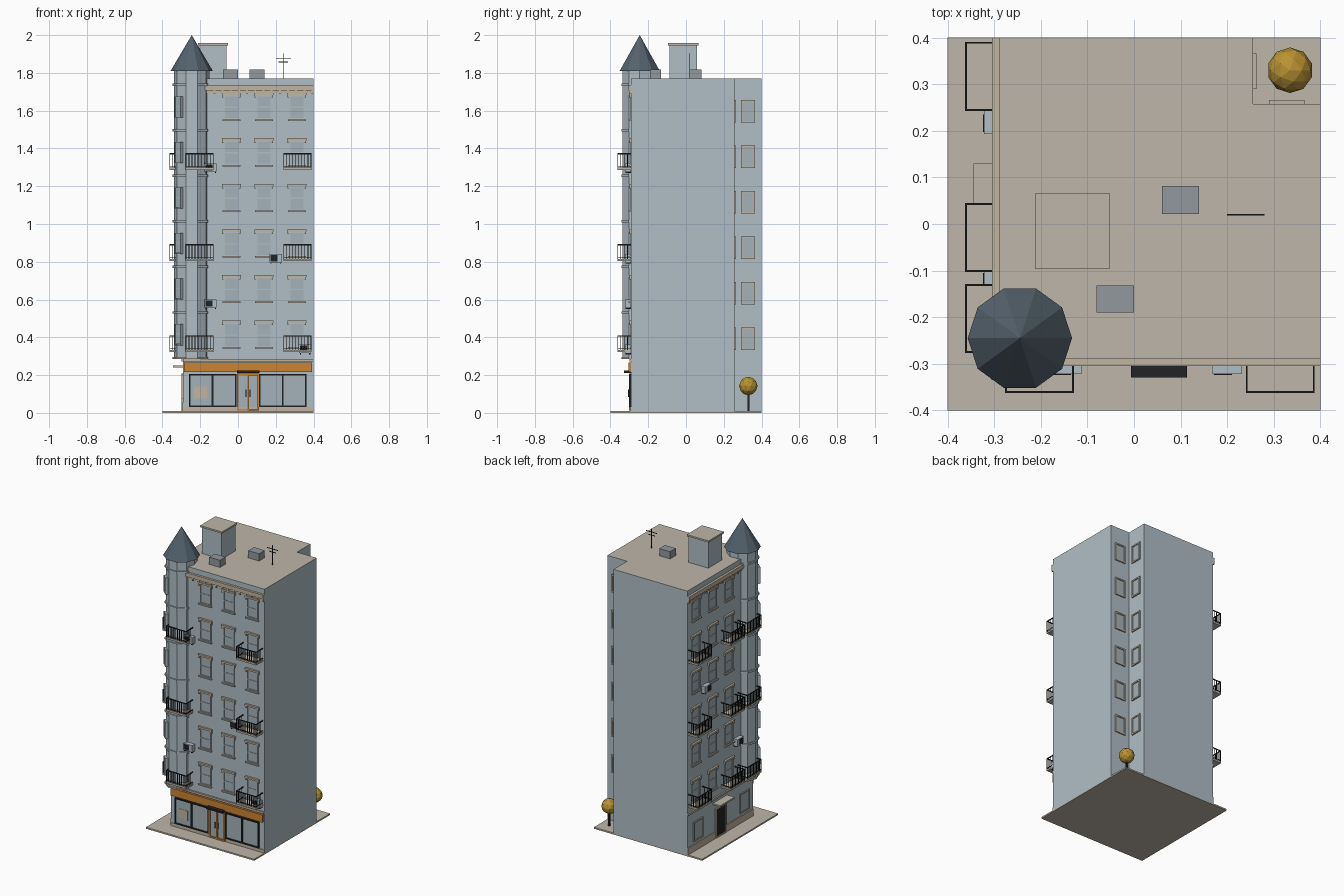
import bpy, bmesh, math
from mathutils import Matrix, Vector

cube = bpy.data.objects.get("Cube")
if cube:
    bpy.data.objects.remove(cube, do_unlink=True)


def material(name, r, g, b):
    lin = [(c / 255 / 12.92) if c < 11 else ((c / 255 + 0.055) / 1.055) ** 2.4 for c in (r, g, b)]
    m = bpy.data.materials.new(name)
    m.use_nodes = True
    m.diffuse_color = (*lin, 1)
    m.node_tree.nodes["Principled BSDF"].inputs["Base Color"].default_value = (*lin, 1)
    return m


WALL = material("pale blue wall", 176, 190, 198)
STONE = material("warm grey stone", 189, 182, 170)
TRIM = material("tan trim", 194, 180, 160)
SLATE = material("dark slate", 84, 98, 109)
ORANGE = material("shop orange", 204, 130, 50)
BLACK = material("black metal", 34, 35, 37)
GLASS = material("grey blue glass", 163, 178, 186)
VENT = material("vent grey", 146, 152, 157)
GOLD = material("golden leaves", 186, 146, 50)

EDGE = -0.29                     # street walls
NOTCH_X, NOTCH_Y = 0.255, 0.258  # courtyard walls
ROOF = 1.77
TOWER = Vector((-0.245, -0.245, 0))
COLUMNS = [-0.035, 0.137, 0.312]
FLOORS = [0.34 + 0.241 * i for i in range(6)]


def finish(name, bm, mats):
    bmesh.ops.recalc_face_normals(bm, faces=bm.faces)
    me = bpy.data.meshes.new(name)
    bm.to_mesh(me)
    bm.free()
    for m in mats:
        me.materials.append(m)
    ob = bpy.data.objects.new(name, me)
    bpy.context.collection.objects.link(ob)
    return ob


def boxes(name, mat, items, top=None):
    """One object from (x0, x1, y0, y1, z0, z1) boxes; top colours upward faces."""
    bm = bmesh.new()
    for x0, x1, y0, y1, z0, z1 in items:
        mtx = Matrix.Translation(((x0 + x1) / 2, (y0 + y1) / 2, (z0 + z1) / 2))
        mtx = mtx @ Matrix.Diagonal((abs(x1 - x0), abs(y1 - y0), z1 - z0, 1))
        bmesh.ops.create_cube(bm, size=1, matrix=mtx)
    if top:
        for f in bm.faces:
            f.normal_update()
            f.material_index = int(f.normal.z > 0.5)
    return finish(name, bm, [mat, top] if top else [mat])


def prism(name, mat, outline, z0, z1, top=None):
    bm = bmesh.new()
    base = bm.faces.new([bm.verts.new((x, y, z0)) for x, y in outline])
    up = bmesh.ops.extrude_face_region(bm, geom=[base])["geom"]
    bmesh.ops.translate(bm, vec=(0, 0, z1 - z0), verts=[v for v in up if isinstance(v, bmesh.types.BMVert)])
    bmesh.ops.recalc_face_normals(bm, faces=bm.faces)
    for f in bm.faces:
        f.material_index = int(bool(top) and f.normal.z > 0.5)
    return finish(name, bm, [mat, top] if top else [mat])


def on(side, u0, u1, d0, d1, z0, z1):
    """Box on a facade: u along it, d outward from it."""
    if side == "front":
        return (u0, u1, EDGE - d1, EDGE - d0, z0, z1)
    if side == "left":
        return (EDGE - d1, EDGE - d0, u0, u1, z0, z1)
    if side == "court_east":
        return (NOTCH_X + d0, NOTCH_X + d1, u0, u1, z0, z1)
    return (u0, u1, NOTCH_Y + d0, NOTCH_Y + d1, z0, z1)


def frame(side, u0, u1, z0, z1, t, d):
    return [on(side, u0, u0 + t, 0, d, z0, z1), on(side, u1 - t, u1, 0, d, z0, z1),
            on(side, u0 + t, u1 - t, 0, d, z0, z0 + t), on(side, u0 + t, u1 - t, 0, d, z1 - t, z1)]


def decagon(r):
    return [(TOWER.x + r * math.cos(i * math.pi / 5), TOWER.y + r * math.sin(i * math.pi / 5)) for i in range(10)]


# Pavement and main block with the rear courtyard notch
boxes("pavement", STONE, [(-0.4, 0.4, -0.4, 0.4, 0, 0.01)])
prism("main_block", WALL, [(EDGE, EDGE), (0.4, EDGE), (0.4, NOTCH_Y), (NOTCH_X, NOTCH_Y), (NOTCH_X, 0.4), (EDGE, 0.4)],
      0.005, ROOF, STONE)

# Corner tower with rings, roof and diagonal windows
prism("tower", WALL, decagon(0.095), 0.285, 1.81)
for i in range(7):
    z = 0.285 + 0.241 * i
    prism(f"tower_ring_{i}", TRIM if i == 0 else WALL, decagon(0.102), z, z + 0.012)
bm = bmesh.new()
rim = [bm.verts.new((x, y, 1.81)) for x, y in decagon(0.112)]
bm.faces.new(rim)
peak = bm.verts.new((TOWER.x, TOWER.y, 2.0))
for a, b in zip(rim, rim[1:] + rim[:1]):
    bm.faces.new((a, b, peak))
finish("tower_roof", bm, [SLATE])
panes, surrounds = [], []
for z in FLOORS:
    panes.append((-0.018, 0.018, -0.102, -0.08, z + 0.025, z + 0.125))
    for u in (-0.022, 0.018):
        surrounds.append((u, u + 0.004, -0.106, -0.08, z + 0.018, z + 0.13))
    for dz in (0.018, 0.075, 0.125):
        surrounds.append((-0.018, 0.018, -0.105, -0.08, z + dz, z + dz + 0.005))
for ob in (boxes("tower_window_glass", GLASS, panes), boxes("tower_window_frames", WALL, surrounds)):
    ob.location = TOWER
    ob.rotation_euler.z = -math.pi / 4

# Both street facades share windows, bands and cornice
for side in ("front", "left"):
    glass, sash, trim = [], [], []
    for u in COLUMNS:
        for z in FLOORS:
            glass.append(on(side, u - 0.034, u + 0.034, 0, 0.002, z + 0.01, z + 0.138))
            sash += frame(side, u - 0.041, u + 0.041, z + 0.008, z + 0.138, 0.007, 0.006)
            sash.append(on(side, u - 0.034, u + 0.034, 0, 0.005, z + 0.07, z + 0.076))
            trim.append(on(side, u - 0.047, u + 0.047, 0, 0.014, z, z + 0.008))
            trim.append(on(side, u - 0.05, u + 0.05, 0, 0.013, z + 0.138, z + 0.15))
            trim += [on(side, u + s - 0.005, u + s + 0.005, 0, 0.01, z + 0.125, z + 0.138) for s in (-0.044, 0.044)]
    boxes(side + "_window_glass", GLASS, glass)
    boxes(side + "_window_frames", WALL, sash)
    boxes(side + "_sills_and_heads", TRIM, trim)
    boxes(side + "_string_course", TRIM, [on(side, EDGE, 0.4, 0, 0.01, 0.272, 0.285)])
    boxes(side + "_cornice", TRIM, [on(side, EDGE, 0.4, 0, 0.015, 1.708, 1.735), on(side, EDGE, 0.4, 0, 0.006, 1.694, 1.708)]
          + [on(side, -0.13 + 0.0433 * i, -0.12 + 0.0433 * i, 0, 0.012, 1.69, 1.708) for i in range(13)])

# Courtyard windows
for side in ("court_east", "court_back"):
    glass, sash = [], []
    for z in FLOORS:
        glass.append(on(side, 0.298, 0.358, 0, 0.002, z, z + 0.105))
        sash += frame(side, 0.29, 0.366, z - 0.008, z + 0.112, 0.009, 0.008)
    boxes(side + "_window_glass", GLASS, glass)
    boxes(side + "_window_frames", TRIM, sash)


# Balconies with baluster railings
def balcony(side, u0, u1, z, name):
    d, t = 0.073, 0.004
    boxes(name + "_floor", STONE, [on(side, u0, u1, 0, d, z - 0.018, z - 0.006)])
    rail = [on(side, u0, u1, d - t, d, z + 0.065, z + 0.071), on(side, u0, u1, d - t, d, z, z + 0.003)]
    for u in (u0, u1 - t):
        rail += [on(side, u, u + t, 0, d, z + 0.065, z + 0.071), on(side, u, u + t, 0, d, z, z + 0.003)]
        rail += [on(side, u, u + 0.003, d * k / 4, d * k / 4 + 0.003, z - 0.006, z + 0.066) for k in range(1, 4)]
    n = 9
    for k in range(n + 1):
        u = u0 + (u1 - u0 - 0.004) * k / n
        rail.append(on(side, u, u + 0.004, d - t, d, z - 0.006, z + 0.066))
    boxes(name + "_railing", BLACK, rail)


for side, starts in (("front", (-0.277, 0.24)), ("left", (-0.277, -0.103, 0.243))):
    for i, u in enumerate(starts):
        for f in (0, 2, 4):
            balcony(side, u, u + 0.148, FLOORS[f], f"{side}_balcony_{i}_{f}")

# Air conditioners
for i, (side, u, z) in enumerate([("front", -0.145, 1.277), ("front", 0.2, 0.797), ("front", -0.145, 0.557),
                                  ("front", 0.355, 0.317), ("left", 0.225, 1.04), ("left", -0.115, 0.557)]):
    boxes(f"cooler_{i}", WALL, [on(side, u - 0.032, u + 0.032, 0.004, 0.032, z, z + 0.044)])
    boxes(f"cooler_grille_{i}", BLACK, [on(side, u - 0.028, u + 0.01, 0.03, 0.034, z + 0.005, z + 0.039)]
          + [on(side, u + s - 0.003, u + s + 0.003, 0, 0.03, z - 0.007, z) for s in (-0.025, 0.025)])

# Shopfront
boxes("shop_sign_band", ORANGE, [on("front", -0.285, 0.393, 0, 0.014, 0.216, 0.266)])
boxes("shop_plinth", TRIM, [on("front", EDGE, 0.4, 0, 0.004, 0.01, 0.03)])
for name, u0, u1 in (("shop_window_west", -0.26, -0.008), ("shop_window_east", 0.112, 0.362)):
    mid = (u0 + u1) / 2
    boxes(name + "_glass", GLASS, [on("front", u0, u1, 0, 0.003, 0.035, 0.205)])
    boxes(name + "_frame", BLACK, frame("front", u0, u1, 0.032, 0.207, 0.008, 0.01)
          + [on("front", mid - 0.005, mid + 0.005, 0, 0.01, 0.04, 0.2)])
boxes("window_poster", TRIM, [on("front", -0.233, -0.165, 0, 0.005, 0.075, 0.14)])
boxes("shop_door_glass", GLASS, [on("front", -0.005, 0.112, 0, 0.004, 0.012, 0.205)])
boxes("shop_door_frame", ORANGE, frame("front", -0.006, 0.056, 0.012, 0.208, 0.009, 0.01)
      + frame("front", 0.05, 0.112, 0.012, 0.208, 0.009, 0.012))
boxes("shop_door_handles", BLACK, [on("front", u, u + 0.004, 0.01, 0.016, 0.085, 0.125) for u in (0.04, 0.062)])
boxes("shop_awning", BLACK, [on("front", -0.006, 0.114, 0, 0.039, 0.21, 0.224)])

# Side entrance and ground-floor side windows
boxes("side_plinth", TRIM, [on("left", EDGE, -0.005, 0, 0.006, 0.01, 0.055), on("left", 0.11, 0.4, 0, 0.006, 0.01, 0.055)])
boxes("side_door", BLACK, [on("left", 0.005, 0.1, 0, 0.005, 0.012, 0.2)])
boxes("side_door_frame", TRIM, frame("left", -0.003, 0.108, 0.01, 0.208, 0.008, 0.009))
boxes("side_canopy", STONE, [on("left", -0.02, 0.13, 0, 0.055, 0.24, 0.25)])
for i, u in enumerate((-0.2, 0.29)):
    boxes(f"side_window_glass_{i}", GLASS, [on("left", u - 0.045, u + 0.045, 0, 0.003, 0.08, 0.2)])
    boxes(f"side_window_frame_{i}", TRIM, frame("left", u - 0.05, u + 0.05, 0.075, 0.205, 0.007, 0.008))

# Rooftop stair house, vents and aerial
boxes("stair_house", WALL, [(-0.205, -0.06, -0.087, 0.058, ROOF, 1.95)])
boxes("stair_house_cap", STONE, [(-0.213, -0.052, -0.095, 0.066, 1.946, 1.957)])
boxes("roof_vents", VENT, [(-0.08, 0, -0.19, -0.132, ROOF, 1.818), (0.06, 0.14, 0.022, 0.082, ROOF, 1.818)])
boxes("aerial", BLACK, [(0.238, 0.242, 0.018, 0.022, ROOF, 1.902), (0.2, 0.28, 0.0185, 0.0215, 1.876, 1.88),
                        (0.215, 0.265, 0.0185, 0.0215, 1.855, 1.859)])

# Courtyard tree
boxes("tree_trunk", BLACK, [(0.33, 0.34, 0.325, 0.335, 0.01, 0.11)])
bm = bmesh.new()
bmesh.ops.create_icosphere(bm, subdivisions=2, radius=0.049, matrix=Matrix.Translation((0.335, 0.33, 0.142)))
finish("tree_crown", bm, [GOLD])
